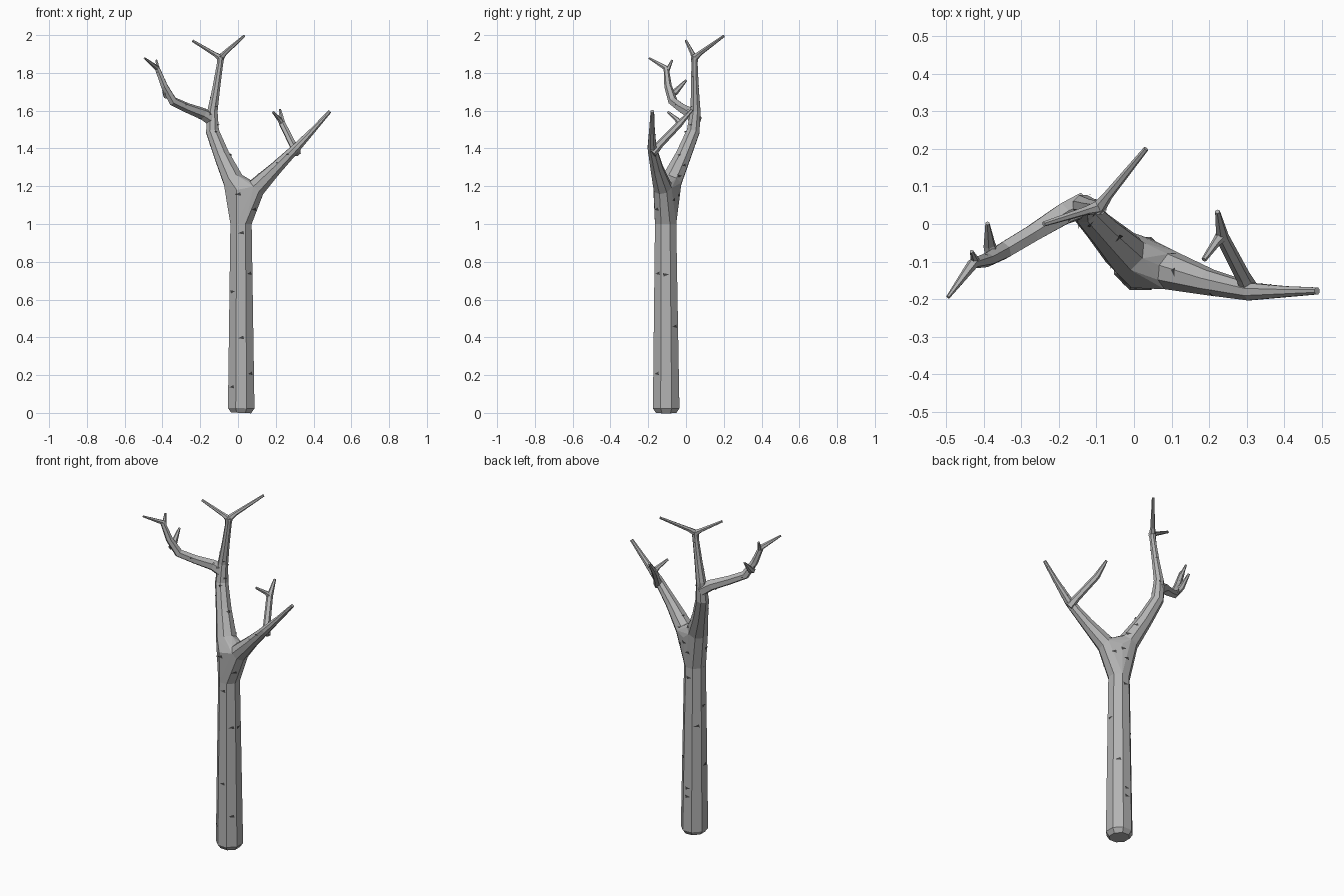
import bpy, bmesh, math, random
from mathutils import Vector
from mathutils.bvhtree import BVHTree

random.seed(4)
cube = bpy.data.objects.get("Cube")
if cube:
    bpy.data.objects.remove(cube, do_unlink=True)


def material(name, value):
    m = bpy.data.materials.new(name)
    m.use_nodes = True
    m.diffuse_color = (value, value, value, 1)
    m.node_tree.nodes["Principled BSDF"].inputs["Base Color"].default_value = m.diffuse_color
    return m


bark = material("grey_bark", 0.45)
dark = material("dark_bark_mark", 0.06)
UP = Vector((0, 0, 1))


def finish(bm, name, mat):
    mesh = bpy.data.meshes.new(name)
    bm.to_mesh(mesh)
    obj = bpy.data.objects.new(name, mesh)
    bpy.context.collection.objects.link(obj)
    mesh.materials.append(mat)
    return obj


def ring(center, direction, radius, sides):
    """Regular polygon around a point, square to a direction, flat side to the axes."""
    turn = UP.rotation_difference(direction)
    pts = []
    for k in range(sides):
        a = math.tau * (k + 0.5) / sides
        pts.append(center + turn @ Vector((math.cos(a), math.sin(a), 0)) * radius)
    return pts


def path_rings(path, sides):
    pts = [Vector(p[:3]) for p in path]
    rings = []
    for i, p in enumerate(pts):
        d = Vector()
        if i > 0:
            d += (p - pts[i - 1]).normalized()
        if i < len(pts) - 1:
            d += (pts[i + 1] - p).normalized()
        rings.append(ring(p, d.normalized(), path[i][3], sides))
    return rings


mark_bm = bmesh.new()


def add_mark(tree, target, angle, size):
    """Thin wedge laid on the bark face that looks along the angle."""
    out = Vector((math.cos(angle), math.sin(angle), 0))
    hit, n, _, _ = tree.ray_cast(target + out * 0.5, -out)
    if hit is None or abs(n.z) > 0.9:
        return
    side = UP.cross(n).normalized() * size * random.choice((-1, 1))
    rise = n.cross(side) * 0.6
    hit += n * 0.0015
    tri = [hit - side + rise, hit - side * 0.7 - rise * 0.8, hit + side + rise * 0.4]
    mark_bm.faces.new([mark_bm.verts.new(p) for p in tri])


def limb(name, path, sides, marks=0):
    """Tapered faceted tube along (x, y, z, radius) points; returns its search tree."""
    bm = bmesh.new()
    rings = [[bm.verts.new(p) for p in r] for r in path_rings(path, sides)]
    for a, b in zip(rings, rings[1:]):
        for k in range(sides):
            j = (k + 1) % sides
            bm.faces.new((a[k], a[j], b[j], b[k]))
    bm.faces.new(rings[0][::-1])
    bm.faces.new(rings[-1])
    bm.normal_update()
    tree = BVHTree.FromBMesh(bm)
    finish(bm, name, bark)
    bm.free()
    for i in range(marks):
        s = (i + random.uniform(0.3, 0.7)) / marks * (len(path) - 1)
        seg = min(int(s), len(path) - 2)
        p = Vector(path[seg]).lerp(Vector(path[seg + 1]), s - seg)
        add_mark(tree, Vector(p[:3]), random.uniform(0, math.tau), p[3] * 0.3)
    return tree


# Trunk with a small chamfer at the foot
trunk_path = [(0.016, -0.105, 0, 0.058), (0.017, -0.105, 0.025, 0.076),
              (0.016, -0.108, 1.0, 0.061)]
trunk_tree = limb("trunk", trunk_path, 8)

# Main limbs
left_path = [(-0.025, -0.075, 1.23, 0.058), (-0.085, -0.015, 1.36, 0.044),
             (-0.135, 0.038, 1.49, 0.037), (-0.135, 0.05, 1.6, 0.029),
             (-0.115, 0.047, 1.72, 0.022), (-0.095, 0.045, 1.85, 0.018),
             (-0.092, 0.045, 1.885, 0.021)]
right_path = [(0.1, -0.125, 1.195, 0.052), (0.2, -0.155, 1.295, 0.036),
              (0.31, -0.18, 1.405, 0.025), (0.4, -0.18, 1.5, 0.016),
              (0.487, -0.178, 1.597, 0.01)]
limb("tall_limb", left_path, 8, 14)
limb("low_limb", right_path, 8, 8)

# Fork joining the trunk to both limbs
bm = bmesh.new()
corners = ring(Vector(trunk_path[2][:3]), UP, 0.061, 8)
corners += ring(Vector((0.02, -0.105, 1.18)), UP, 0.07, 8)
corners += path_rings(left_path, 8)[0] + path_rings(right_path, 8)[0]
for p in corners:
    bm.verts.new(p)
hull = bmesh.ops.convex_hull(bm, input=bm.verts[:])
loose = [v for v in bm.verts if not v.link_faces]
bmesh.ops.delete(bm, geom=loose, context='VERTS')
bmesh.ops.recalc_face_normals(bm, faces=bm.faces[:])
fork_tree = BVHTree.FromBMesh(bm)
finish(bm, "fork", bark)
bm.free()

# Side branch and twigs
limb("side_branch", [(-0.135, 0.05, 1.55, 0.036), (-0.185, 0.028, 1.583, 0.032),
                     (-0.27, -0.025, 1.615, 0.026), (-0.345, -0.07, 1.65, 0.025),
                     (-0.39, -0.095, 1.73, 0.02), (-0.428, -0.105, 1.825, 0.015),
                     (-0.495, -0.195, 1.878, 0.005)], 6, 9)
twigs = {
    "side_branch_upper_twig": [(-0.42, -0.105, 1.8, 0.014), (-0.432, -0.073, 1.868, 0.005)],
    "side_branch_lower_twig": [(-0.375, -0.09, 1.68, 0.021), (-0.385, -0.055, 1.7, 0.017),
                               (-0.39, 0.002, 1.762, 0.006)],
    "crown_left_twig": [(-0.088, 0.047, 1.875, 0.02), (-0.125, 0.036, 1.9, 0.012),
                        (-0.24, 0, 1.97, 0.007)],
    "crown_right_twig": [(-0.096, 0.04, 1.875, 0.02), (-0.07, 0.075, 1.905, 0.013),
                         (0.032, 0.2, 1.995, 0.007)],
    "low_limb_twig": [(0.31, -0.18, 1.375, 0.026), (0.29, -0.14, 1.42, 0.02),
                      (0.235, -0.035, 1.53, 0.018), (0.222, 0.033, 1.605, 0.007)],
    "low_limb_end_twig": [(0.235, -0.03, 1.53, 0.018), (0.218, -0.05, 1.555, 0.012),
                          (0.186, -0.095, 1.592, 0.007)],
}
for name, path in twigs.items():
    limb(name, path, 6)

# Bark marks on the trunk: heights listed per facing angle
trunk_marks = {0: (0.73,), 45: (0.46,), 90: (0.94, 0.23, 0.28), 135: (0.66,),
               180: (0.77, 0.42), 225: (0.64, 0.14), 270: (0.955, 0.4), 315: (0.74, 0.21)}
for angle, heights in trunk_marks.items():
    for z in heights:
        add_mark(trunk_tree, Vector((0.016, -0.106, z)), math.radians(angle), 0.017)

# Bark marks on the fork
for x, z, angle in ((0, 1.16, 270), (0.065, 1.08, 290), (0.02, 1.1, 90),
                    (0, 1.15, 60), (0.04, 1.13, 40), (0, 1.12, 180)):
    add_mark(fork_tree, Vector((x, -0.106, z)), math.radians(angle), 0.017)
finish(mark_bm, "bark_marks", dark)
mark_bm.free()
